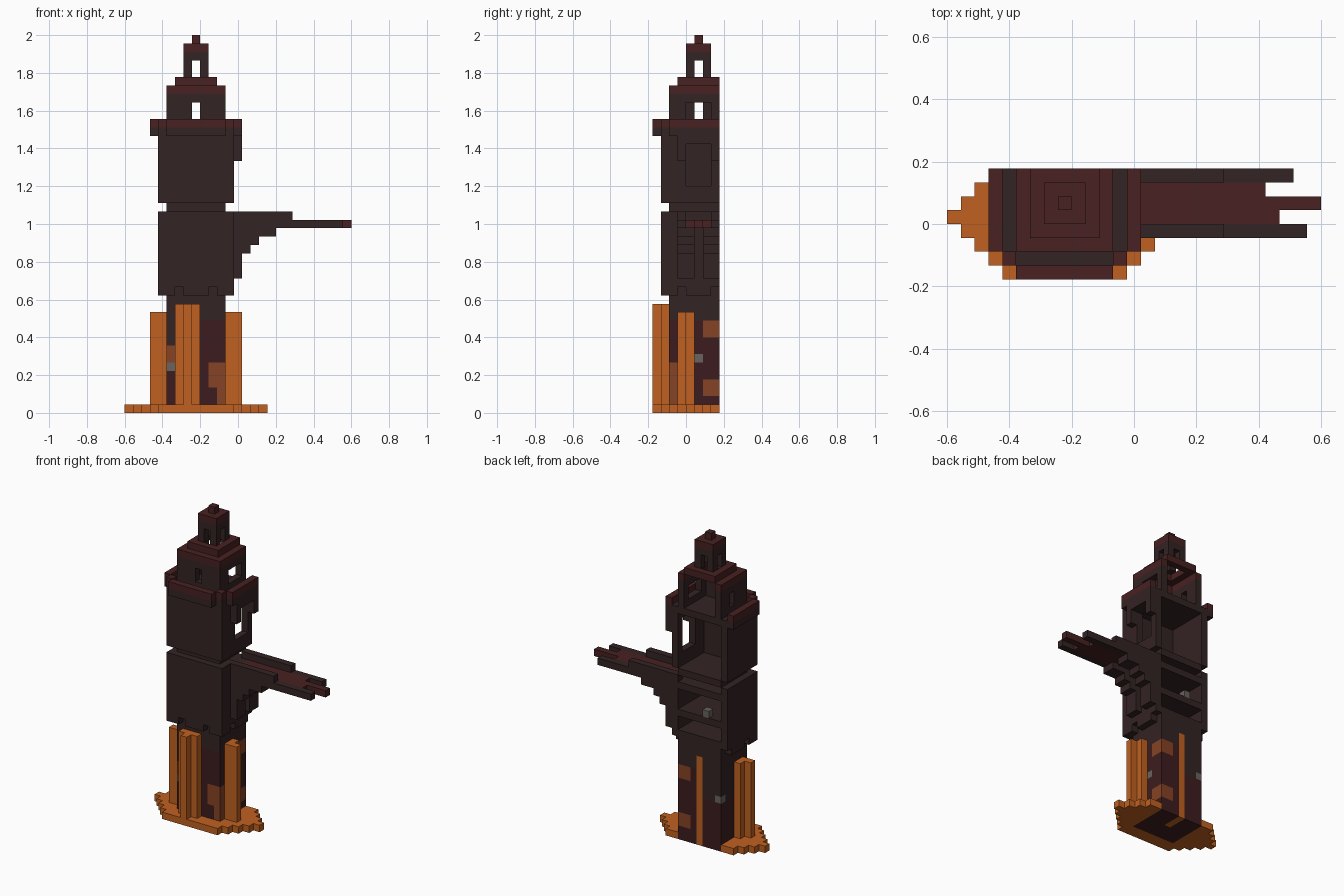
import bpy
import bmesh
from mathutils import Vector

default_cube = bpy.data.objects.get("Cube")
if default_cube:
    bpy.data.objects.remove(default_cube, do_unlink=True)

UNIT = 2 / 45
ORIGIN = Vector((-13.5, -4, 0))
claimed = set()


def make_material(name, red, green, blue):
    material = bpy.data.materials.new(name)
    material.use_nodes = True
    colour = (red, green, blue, 1)
    material.diffuse_color = colour
    material.node_tree.nodes["Principled BSDF"].inputs["Base Color"].default_value = colour
    return material


dark_brick = make_material("dark brick", .034, .017, .017)
red_brick = make_material("red brick", .065, .015, .015)
maroon = make_material("maroon stone", .046, .012, .013)
lava = make_material("orange lava", .53, .12, .015)
ember = make_material("brown ember", .24, .055, .018)
grey = make_material("grey stone", .14, .125, .115)


def box(x, y, z):
    """Set of grid cells inside three half-open ranges."""
    return {(i, j, k) for i in range(*x) for j in range(*y) for k in range(*z)}


def mirror_x(cells):
    """Cells plus their reflection across the middle of the tower."""
    return cells | {(16 - i, j, k) for i, j, k in cells}


def part(name, material, cells):
    """Make one object from the outer faces of the still free cells."""
    cells = cells - claimed
    claimed.update(cells)
    bm = bmesh.new()
    for cell in sorted(cells):
        for axis in range(3):
            for side in (0, 1):
                neighbour = list(cell)
                neighbour[axis] += 2 * side - 1
                if tuple(neighbour) in cells:
                    continue
                u, v = (axis + 1) % 3, (axis + 2) % 3
                ring = []
                for du, dv in ((0, 0), (1, 0), (1, 1), (0, 1)):
                    corner = Vector(cell)
                    corner[axis] += side
                    corner[u] += du
                    corner[v] += dv
                    ring.append(bm.verts.new((corner + ORIGIN) * UNIT))
                bm.faces.new(ring if side else ring[::-1])
    bmesh.ops.remove_doubles(bm, verts=bm.verts, dist=UNIT / 100)
    bmesh.ops.dissolve_limit(bm, angle_limit=.01, verts=bm.verts, edges=bm.edges)
    mesh = bpy.data.meshes.new(name)
    bm.to_mesh(mesh)
    bm.free()
    mesh.materials.append(material)
    bpy.context.collection.objects.link(bpy.data.objects.new(name, mesh))


FULL_X, FULL_Y = (4, 13), (1, 8)
CORE_X, CORE_Y = (5, 12), (2, 8)
ROOM_X, ROOM_Y = (6, 11), (3, 8)
DOOR_Y = (4, 7)
BRIDGE_Y = (3, 8)
RAIL_ROWS = ((3, 4), (7, 8))

# Lower shaft: lava core, embers and stones set flush in the masonry
part("lava_core", lava, box((8, 9), (5, 8), (0, 13)))
part("wall_stones", grey, {(5, 2, 5), (11, 5, 6), (5, 7, 7)})
embers = box((10, 12), (2, 3), (3, 6)) | box((11, 12), (2, 3), (1, 6))
embers |= box((5, 6), (2, 3), (5, 8))
for low in (2, 9):
    embers |= box((10, 12), (6, 8), (low, low + 2))
part("wall_embers", ember, embers)
part("shaft_base", maroon, box((5, 8), CORE_Y, (0, 7)) | box((8, 12), CORE_Y, (0, 11)))
part("shaft_top", dark_brick, box(CORE_X, CORE_Y, (0, 16)))

# Lava pool, stepped like a diamond, and the falls that feed it
pool = set()
for row in range(8):
    inset = abs(row - 4)
    pool |= box((inset, 17 - inset), (row, row + 1), (0, 1))
part("lava_pool", lava, pool)
part("front_lava_fall", lava, box((6, 9), (1, 2), (1, 13)) | box((7, 8), (0, 1), (1, 13)))
part("side_lava_falls", lava,
     mirror_x(box((12, 13), (3, 5), (1, 12)) | box((13, 14), (3, 4), (1, 12))))

# Main hall: two hollow storeys, recessed band, floors and hanging fringe
hall = box(FULL_X, FULL_Y, (15, 24)) | box(FULL_X, FULL_Y, (25, 33))
hall -= box(CORE_X, CORE_Y, (15, 33))
hall -= box((12, 13), DOOR_Y, (27, 32))
hall -= box((12, 13), DOOR_Y, (23, 24))
part("hall_walls", dark_brick, hall)
floors = box(CORE_X, CORE_Y, (24, 25))
for level in (15, 18, 22):
    floors |= box(CORE_X, CORE_Y, (level, level + 1))
part("hall_floors", dark_brick, floors)
part("floor_stone", grey, {(7, 7, 19)})
fringe = box((4, 6), (1, 2), (14, 15)) | box((7, 10), (1, 2), (14, 15))
fringe |= box((4, 5), (1, 3), (14, 15)) | box((4, 5), DOOR_Y, (14, 15))
part("hall_fringe", dark_brick, mirror_x(fringe))

# Window hood on the left side
part("window_hood", dark_brick,
     box((13, 14), BRIDGE_Y, (30, 33)) - box((13, 14), DOOR_Y, (30, 32)))

# Balcony with a red topped parapet
part("balcony_floor", dark_brick, box(FULL_X, FULL_Y, (33, 34)))


def parapet(level):
    height = (level, level + 1)
    return (mirror_x(box((3, 4), CORE_Y, height) | box((4, 5), (1, 2), height))
            | box(CORE_X, (0, 1), height))


part("parapet", dark_brick, parapet(33))
part("parapet_cap", red_brick, parapet(34))

# Upper room with windows and stepped roof
upper = box(CORE_X, CORE_Y, (34, 38)) - box(ROOM_X, ROOM_Y, (34, 38))
upper -= box((8, 9), (2, 3), (35, 37))
upper -= box((11, 12), DOOR_Y, (35, 37)) | box((5, 6), (5, 6), (35, 37))
part("upper_room", dark_brick, upper)
roof = box(CORE_X, CORE_Y, (38, 39)) - box(ROOM_X, ROOM_Y, (38, 39))
roof |= box(ROOM_X, ROOM_Y, (39, 40)) - box((7, 10), DOOR_Y, (39, 40))
part("stepped_roof", red_brick, roof)

# Belfry: corner posts, lintel, cap and finial
belfry = box((7, 10), DOOR_Y, (40, 43))
belfry -= box((8, 9), DOOR_Y, (40, 42)) | box((7, 10), (5, 6), (40, 42))
part("belfry", dark_brick, belfry)
part("belfry_cap", red_brick, box((7, 10), DOOR_Y, (43, 44)))
part("finial", red_brick, {(8, 5, 44)})

# Broken bridge: ragged deck, rails and stepped brackets
deck = set()
for row, end in ((4, 24), (5, 27), (6, 23)):
    deck |= box((13, end), (row, row + 1), (22, 23))
part("bridge_deck", red_brick, deck)
rails = set()
for rail, end in zip(RAIL_ROWS, (26, 25)):
    rails |= box((13, end), rail, (22, 23)) | box((13, 20), rail, (23, 24))
part("bridge_rails", dark_brick, rails)
brackets = set()
for rows in ((3, 5), (6, 8)):
    for bottom, end in ((21, 18), (20, 16), (19, 15), (16, 14)):
        brackets |= box((13, end), rows, (bottom, 22))
part("bridge_brackets", dark_brick, brackets)
